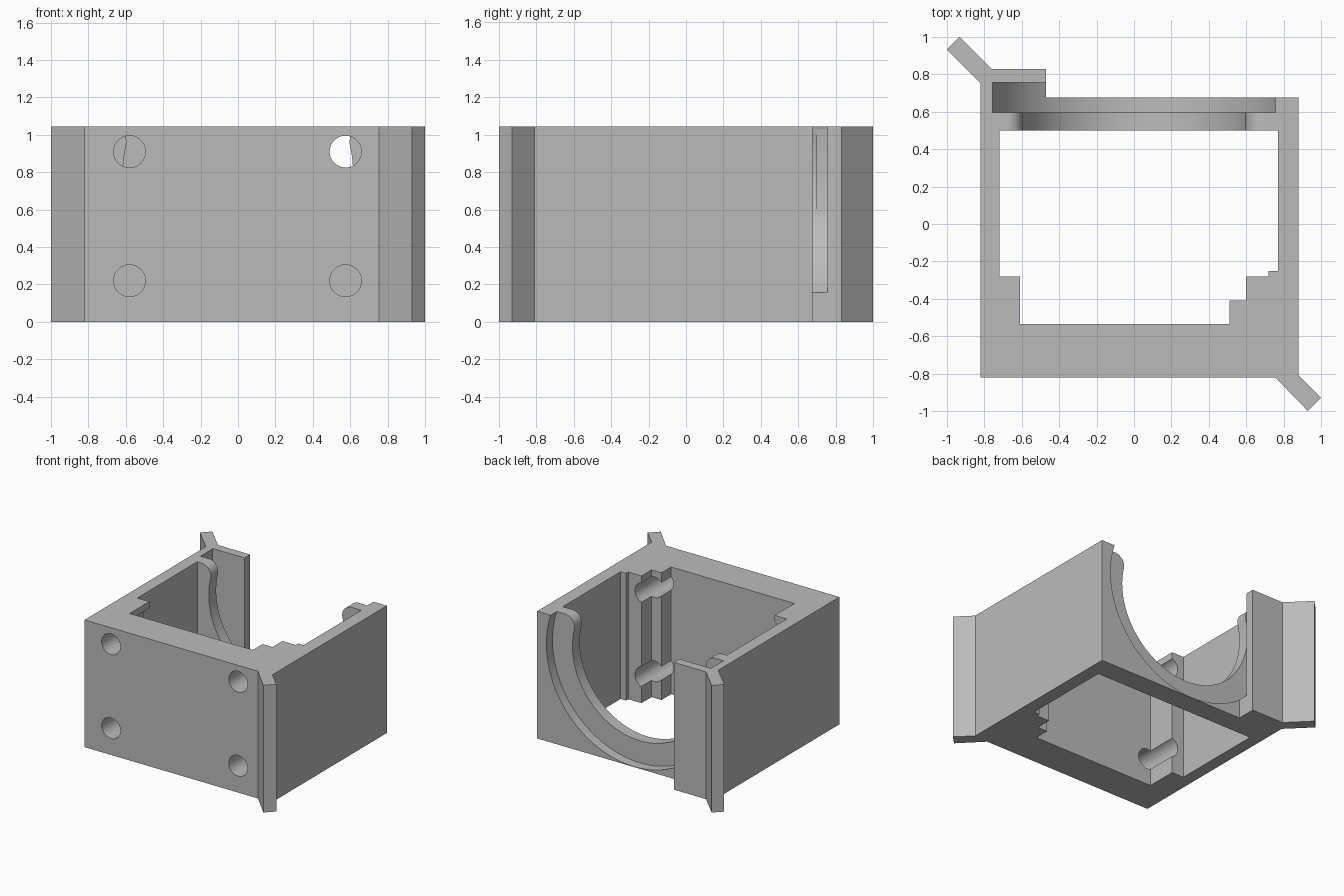
import bpy
import bmesh
from math import sin, cos, asin, sqrt, pi

cube = bpy.data.objects.get("Cube")
if cube:
    bpy.data.objects.remove(cube, do_unlink=True)

HEIGHT = 1.045
RING_Z = 0.8          # height of the ring seat's axis
SEAT_R, MOUTH_R = 0.796, 0.615
LIP_R = 0.085         # rounding at the top of the ring lip

grey = bpy.data.materials.new("plain_grey")
grey.use_nodes = True
colour = (0.5, 0.5, 0.5, 1)
grey.diffuse_color = colour
grey.node_tree.nodes["Principled BSDF"].inputs["Base Color"].default_value = colour


def prism(name, profile, lo, hi, axis="z"):
    """Extrude a closed 2D profile along z (x, y points) or y (x, z points)."""
    bm = bmesh.new()
    place = (lambda a, b: (a, b, lo)) if axis == "z" else (lambda a, b: (a, lo, b))
    face = bm.faces.new([bm.verts.new(place(a, b)) for a, b in profile])
    grown = bmesh.ops.extrude_face_region(bm, geom=[face])["geom"]
    depth = hi - lo
    shift = (0, 0, depth) if axis == "z" else (0, depth, 0)
    bmesh.ops.translate(bm, verts=[v for v in grown if isinstance(v, bmesh.types.BMVert)], vec=shift)
    bmesh.ops.recalc_face_normals(bm, faces=bm.faces)
    mesh = bpy.data.meshes.new(name)
    bm.to_mesh(mesh)
    bm.free()
    mesh.materials.append(grey)
    obj = bpy.data.objects.new(name, mesh)
    bpy.context.collection.objects.link(obj)
    return obj


def arc(cx, cy, r, start, end, steps):
    return [(cx + r * cos(start + (end - start) * i / steps),
             cy + r * sin(start + (end - start) * i / steps)) for i in range(steps + 1)]


def combine(target, tool, operation):
    """Apply a boolean and remove the tool."""
    mod = target.modifiers.new(tool.name, "BOOLEAN")
    mod.operation, mod.solver, mod.object = operation, "EXACT", tool
    bpy.ops.object.select_all(action="DESELECT")
    bpy.context.view_layer.objects.active = target
    target.select_set(True)
    bpy.ops.object.modifier_apply(modifier=mod.name)
    bpy.data.objects.remove(tool, do_unlink=True)


# Outer walls with the raised back corner and the front corner fin
housing = prism("housing", [
    (-0.82, -0.82), (0.755, -0.82), (0.93, -1), (1, -0.93), (0.88, -0.81),
    (0.88, 0.675), (-0.47, 0.675), (-0.47, 0.83), (-0.82, 0.83)], 0, HEIGHT)

# Open cavity with stepped pillars in the front corners
combine(housing, prism("cavity", [
    (-0.61, -0.535), (0.51, -0.535), (0.51, -0.41), (0.6, -0.41), (0.6, -0.28),
    (0.72, -0.28), (0.72, -0.25), (0.77, -0.25), (0.77, 0.5), (-0.72, 0.5),
    (-0.72, -0.28), (-0.61, -0.28)], -0.1, 1.2), "DIFFERENCE")

# Round seat in the back wall
combine(housing, prism("ring_seat", arc(0, RING_Z, SEAT_R, 0, 2 * pi, 128)[:-1],
                       0.595, 0.757, "y"), "DIFFERENCE")

# Narrower mouth through the wall, its lip rounded off at the top
lip_z = HEIGHT - LIP_R
reach = MOUTH_R + LIP_R
tilt = asin((lip_z - RING_Z) / reach)
lip_x = sqrt(reach ** 2 - (lip_z - RING_Z) ** 2)
lip = arc(lip_x, lip_z, LIP_R, pi / 2, pi + tilt, 16)
mouth = [(lip_x, 1.2)] + lip
mouth += arc(0, RING_Z, MOUTH_R, tilt, -pi - tilt, 80)[1:-1]
mouth += [(-x, z) for x, z in reversed(lip)] + [(-lip_x, 1.2)]
combine(housing, prism("ring_mouth", mouth, 0.4, 0.65, "y"), "DIFFERENCE")

# Four bolt holes through the front wall and pillars
for x in (-0.58, 0.575):
    for z in (0.22, 0.91):
        combine(housing, prism("bolt_hole", arc(x, z, 0.085, 0, 2 * pi, 40)[:-1],
                               -0.9, 0.1, "y"), "DIFFERENCE")

# Back corner fin
combine(housing, prism("back_fin", [
    (-1, 0.933), (-0.763, 0.696), (-0.763, 0.83), (-0.933, 1)], 0, HEIGHT), "UNION")

bpy.ops.object.shade_smooth_by_angle(angle=pi / 6)
